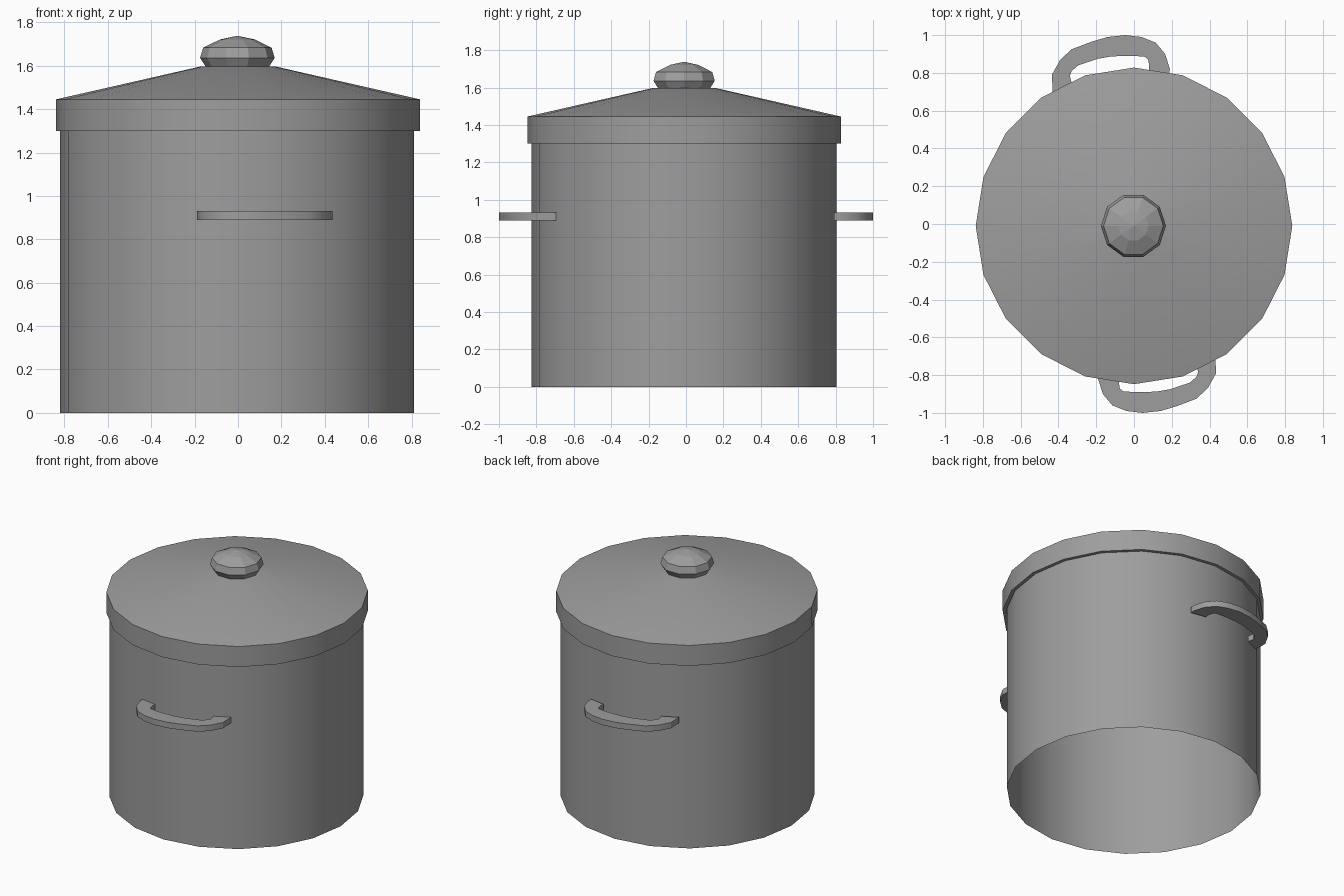
import bpy
import bmesh
from math import sin, cos, pi, radians

cube = bpy.data.objects.get("Cube")
if cube:
    bpy.data.objects.remove(cube, do_unlink=True)

# Single metal colour
metal = bpy.data.materials.new("grey metal")
metal.use_nodes = True
colour = (0.34, 0.34, 0.34, 1)
metal.diffuse_color = colour
metal.node_tree.nodes["Principled BSDF"].inputs["Base Color"].default_value = colour


def finish(name, bm, smooth=False):
    mesh = bpy.data.meshes.new(name)
    bm.to_mesh(mesh)
    bm.free()
    obj = bpy.data.objects.new(name, mesh)
    bpy.context.collection.objects.link(obj)
    mesh.materials.append(metal)
    if smooth:
        bpy.ops.object.select_all(action='DESELECT')
        obj.select_set(True)
        bpy.context.view_layer.objects.active = obj
        bpy.ops.object.shade_smooth_by_angle(angle=radians(30))
    return obj


def lathe(name, profile, sides, centre, smooth):
    """Turn a bottom-to-top (radius, height) profile around the vertical axis."""
    bm = bmesh.new()
    rings = []
    for r, z in profile:
        count = sides if r > 0 else 1
        rings.append([bm.verts.new((centre[0] + r * cos(2 * pi * i / sides),
                                    centre[1] + r * sin(2 * pi * i / sides), z))
                      for i in range(count)])
    for low, high in zip(rings, rings[1:]):
        for i in range(sides):
            j = (i + 1) % sides
            if len(high) == 1:
                bm.faces.new((low[i], low[j], high[0]))
            else:
                bm.faces.new((low[i], low[j], high[j], high[i]))
    return finish(name, bm, smooth)


# Pot wall, open underneath
lathe("pot_body", [(0.815, 0), (0.815, 1.42)], 20, (-0.005, -0.01), True)

# Lid with a hanging rim and a shallow cone
lathe("lid", [(0.815, 1.3), (0.838, 1.3), (0.838, 1.445), (0.17, 1.597), (0, 1.597)],
      20, (0, -0.01), True)

# Faceted knob
lathe("lid_knob", [(0.145, 1.594), (0.172, 1.636), (0.158, 1.683), (0.08, 1.721), (0, 1.738)],
      10, (-0.003, -0.01), False)

# Flat lopsided loop handles, the back one being the front one turned half round
outer = [(-0.185, -0.79), (-0.19, -0.82), (-0.165, -0.9), (-0.115, -0.96), (-0.04, -0.99),
         (0.045, -1.0), (0.14, -0.99), (0.225, -0.965), (0.33, -0.925), (0.39, -0.87),
         (0.435, -0.79), (0.43, -0.695)]
inner = [(-0.08, -0.81), (-0.08, -0.84), (-0.075, -0.87), (-0.06, -0.885), (0, -0.89),
         (0.045, -0.89), (0.12, -0.887), (0.19, -0.875), (0.295, -0.84), (0.33, -0.81),
         (0.34, -0.785), (0.33, -0.745)]
for name, turn in (("front_handle", 1), ("back_handle", -1)):
    bm = bmesh.new()
    a = [bm.verts.new((turn * x, turn * y, 0.89)) for x, y in outer]
    b = [bm.verts.new((turn * x, turn * y, 0.89)) for x, y in inner]
    for i in range(len(a) - 1):
        bm.faces.new((a[i], a[i + 1], b[i + 1], b[i]))
    grown = bmesh.ops.extrude_face_region(bm, geom=bm.faces[:], use_keep_orig=True)
    top = [v for v in grown["geom"] if isinstance(v, bmesh.types.BMVert)]
    bmesh.ops.translate(bm, verts=top, vec=(0, 0, 0.041))
    bmesh.ops.recalc_face_normals(bm, faces=bm.faces[:])
    finish(name, bm, True)
